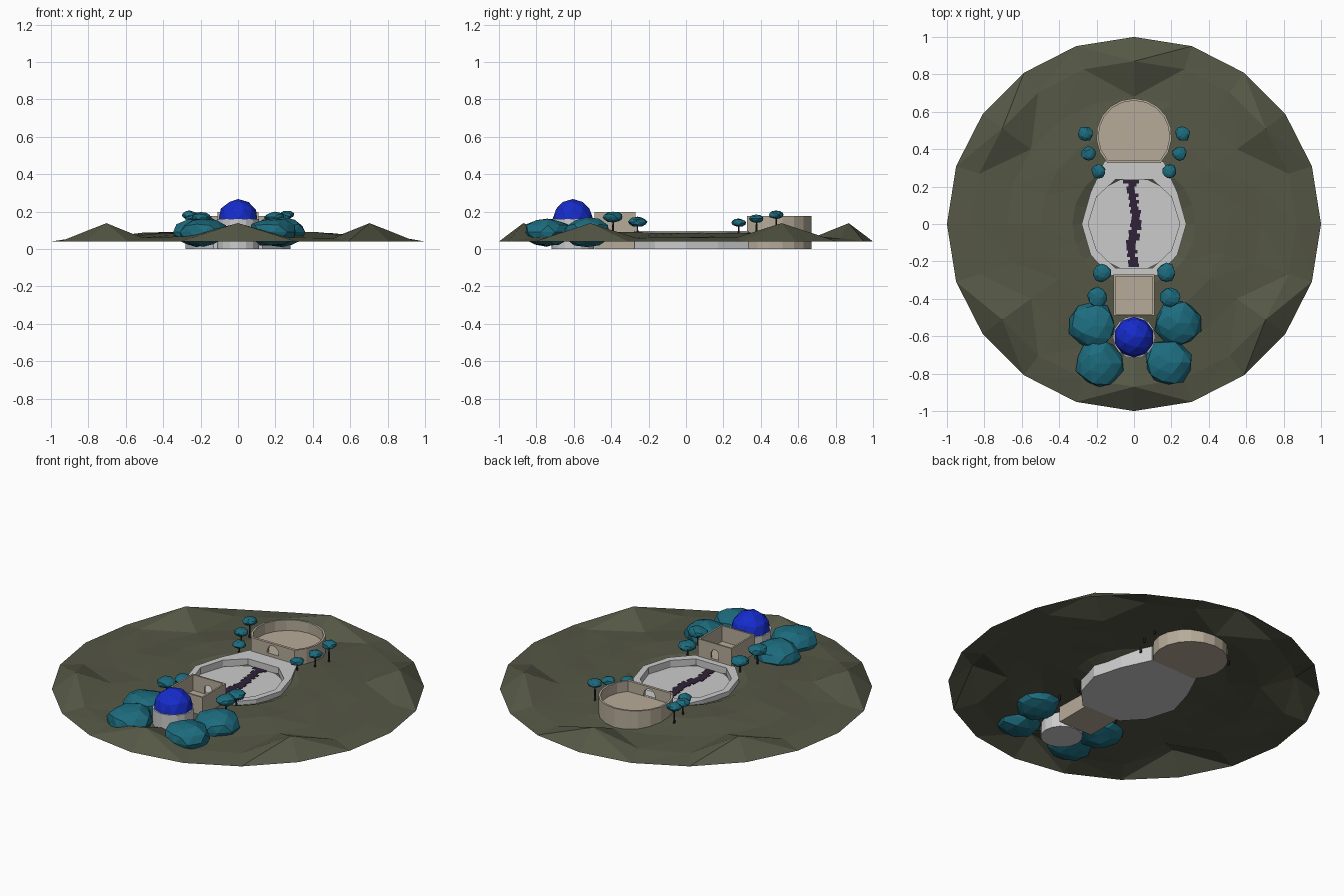
import bpy, bmesh, random
from math import sin, cos, pi, radians

if "Cube" in bpy.data.objects:
    bpy.data.objects.remove(bpy.data.objects["Cube"])

random.seed(4)


def mat(name, c):
    m = bpy.data.materials.new(name)
    m.diffuse_color = (*c, 1)
    m.use_nodes = True
    m.node_tree.nodes["Principled BSDF"].inputs["Base Color"].default_value = m.diffuse_color
    return m


EARTH = mat("earth", (0.09, 0.095, 0.06))
TEAL = mat("foliage", (0.012, 0.15, 0.21))
BLUE = mat("dome_blue", (0.008, 0.025, 0.6))
TAN = mat("sandstone", (0.47, 0.41, 0.32))
DARK = mat("dark_purple", (0.03, 0.016, 0.04))


def finish(name, bm, m=None, fix=True):
    if fix:
        bmesh.ops.recalc_face_normals(bm, faces=bm.faces)
    me = bpy.data.meshes.new(name)
    bm.to_mesh(me)
    bm.free()
    o = bpy.data.objects.new(name, me)
    bpy.context.collection.objects.link(o)
    if m:
        me.materials.append(m)
    return o


def loft(bm, loops, cap_start=True, cap_end=True):
    """Skin a list of equal-length closed loops."""
    vs = [[bm.verts.new(p) for p in lp] for lp in loops]
    n = len(vs[0])
    for a, b in zip(vs, vs[1:]):
        for i in range(n):
            bm.faces.new((a[i], a[(i + 1) % n], b[(i + 1) % n], b[i]))
    if cap_start:
        bm.faces.new(vs[0][::-1])
    if cap_end:
        bm.faces.new(vs[-1])


def basin(name, outer, inner, floor, top, m=None):
    """Open-topped solid: outer wall, rim, inner wall and raised floor."""
    bm = bmesh.new()
    at = lambda pts, z: [(x, y, z) for x, y in pts]
    loft(bm, [at(outer, 0), at(outer, top), at(inner, top), at(inner, floor)])
    return finish(name, bm, m)


def door(target, y, z, w, h):
    """Cut an arched doorway through a wall that faces along y."""
    prof = [(-w / 2, z), (w / 2, z)]
    prof += [(cos(a * pi / 6) * w / 2, z + h - w / 2 + sin(a * pi / 6) * w / 2) for a in range(7)]
    bm = bmesh.new()
    loft(bm, [[(x, yy, zz) for x, zz in prof] for yy in (y - 0.03, y + 0.03)])
    c = finish(target.name + "_door_cutter", bm)
    c.hide_render = True
    c.hide_viewport = True
    b = target.modifiers.new("door", 'BOOLEAN')
    b.operation, b.object, b.solver = 'DIFFERENCE', c, 'EXACT'


def blob(name, loc, r, rz, jitter, m, sub=2):
    bm = bmesh.new()
    bmesh.ops.create_icosphere(bm, subdivisions=sub, radius=1)
    for v in bm.verts:
        k = 1 + random.uniform(-jitter, jitter)
        v.co = (loc[0] + v.co.x * r * k, loc[1] + v.co.y * r * k, loc[2] + v.co.z * rz * k)
    return finish(name, bm, m)


# Ground: 20-sided low mound with six hills just inside the rim
N = 20
rings = [(0.22, 0.045), (0.33, 0.088), (0.5, 0.088), (0.68, 0.066), (0.87, 0.062), (1.0, 0.04)]
peaks = {2, 5, 8, 12, 15, 18}
bm = bmesh.new()
centre = bm.verts.new((0, 0, 0.045))
grid = []
for r, z in rings:
    row = []
    for i in range(N):
        a = 2 * pi * i / N
        h = z + (random.uniform(-0.006, 0.006) if 0.4 < r < 0.9 else 0)
        if r == 0.87 and i in peaks:
            h = 0.138
        row.append(bm.verts.new((r * cos(a), r * sin(a), h)))
    grid.append(row)
for i in range(N):
    j = (i + 1) % N
    bm.faces.new((centre, grid[0][i], grid[0][j]))
    for a, b in zip(grid, grid[1:]):
        if i in peaks:
            bm.faces.new((a[i], b[i], b[j]))
            bm.faces.new((a[i], b[j], a[j]))
        else:
            bm.faces.new((a[i], b[i], a[j]))
            bm.faces.new((b[i], b[j], a[j]))
finish("ground", bm, EARTH, fix=False)


# Arena: sunken ten-sided court
def mirrored(half):
    return half + [(-x, y) for x, y in half[::-1] if x > 0.001]


arena_outer = mirrored([(0.13, -0.275), (0.232, -0.165), (0.28, 0), (0.232, 0.17), (0.155, 0.335)])
arena_inner = mirrored([(0.1, -0.235), (0.2, -0.14), (0.245, 0), (0.2, 0.145), (0.1, 0.237)])
basin("arena", arena_outer, arena_inner, 0.055, 0.095)

# Crack in the arena floor: jagged row of thin slabs
bm = bmesh.new()
rows = 26
for i in range(rows):
    y = -0.23 + 0.465 * i / rows
    t = i / rows
    x = 0.012 * sin(t * 9 + 3) + random.uniform(-0.008, 0.008)
    w = random.uniform(0.02, 0.03) + (0.018 if t > 0.93 else 0)
    quad = [(x - w, y), (x + w, y), (x + w, y + 0.0185), (x - w, y + 0.0185)]
    loft(bm, [[(px, py, z) for px, py in quad] for z in (0.05, 0.058)])
finish("floor_crack", bm, DARK)


# Round hall behind the arena, flat on the arena side
def arc(r, a0, a1, n, cy):
    return [(r * cos(radians(a0 + (a1 - a0) * i / n)), cy + r * sin(radians(a0 + (a1 - a0) * i / n)))
            for i in range(n + 1)]


hall = basin("round_hall", arc(0.202, -45, 225, 14, 0.47), arc(0.19, -42, 222, 14, 0.47), 0.112, 0.175, TAN)
door(hall, 0.334, 0.113, 0.075, 0.05)

# Square hall in front of the arena
sq = lambda h: [(-h, -0.38 - h), (h, -0.38 - h), (h, -0.38 + h), (-h, -0.38 + h)]
court = basin("square_hall", sq(0.11), sq(0.1), 0.105, 0.198, TAN)
door(court, -0.275, 0.106, 0.05, 0.055)

# Domed tower
bm = bmesh.new()
ring = arc(0.113, 0, 337.5, 15, -0.605)
loft(bm, [[(x, y, z) for x, y in ring] for z in (0, 0.16)])
finish("dome_base", bm)
blob("dome", (0, -0.605, 0.16), 0.108, 0.107, 0, BLUE, 3 - 1)

# Large bushes around the tower
for x, y, r in [(-0.22, -0.545, 0.125), (-0.185, -0.745, 0.127), (0.235, -0.53, 0.125), (0.185, -0.74, 0.122)]:
    blob("bush", (x, y, 0.09), r, 0.077, 0.09, TEAL)

# Small trees: thin trunk with a flattened crown
for x, y, z, r in [(0.26, 0.482, 0.182, 0.04), (0.243, 0.377, 0.162, 0.038), (0.19, 0.282, 0.14, 0.038),
                   (0.172, -0.26, 0.145, 0.05), (0.195, -0.39, 0.17, 0.054)]:
    for s in (-1, 1):
        blob("tree_crown", (s * x, y, z), r, 0.45 * r + 0.004, 0.1, TEAL)
        bm = bmesh.new()
        loft(bm, [[(s * x + q * cos(k * pi / 2.5), y + q * sin(k * pi / 2.5), h) for k in range(5)]
                  for q, h in ((0.007, 0.06), (0.004, z - 0.025), (0.014, z))])
        finish("tree_trunk", bm, DARK)
